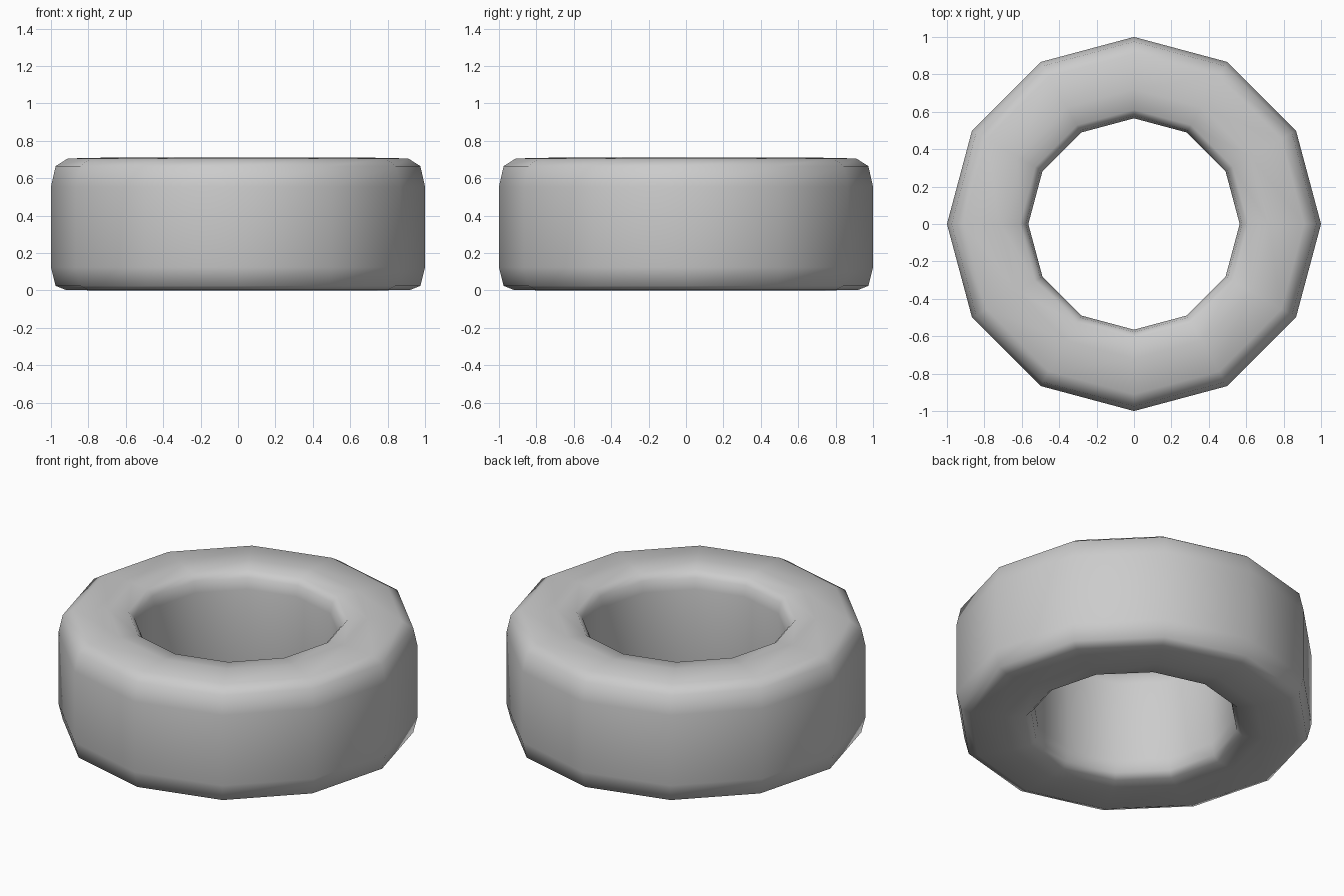
import bpy, bmesh
from math import cos, sin, pi

if "Cube" in bpy.data.objects:
    bpy.data.objects.remove(bpy.data.objects["Cube"])

SIDES = 12
# closed cross-section (radius, height), from the outer wall over the top to the bore
PROFILE = [
    (1.0, 0.125), (1.0, 0.555), (0.975, 0.665), (0.91, 0.706), (0.72, 0.71),
    (0.61, 0.70), (0.578, 0.665), (0.565, 0.60),
    (0.565, 0.11), (0.578, 0.04), (0.61, 0.008), (0.72, 0.0),
    (0.92, 0.003), (0.975, 0.025),
]

# tyre: the cross-section swept round the z axis in twelve steps
bm = bmesh.new()
rings = []
for i in range(SIDES):
    a = 2 * pi * i / SIDES
    rings.append([bm.verts.new((r * cos(a), r * sin(a), z)) for r, z in PROFILE])
n = len(PROFILE)
for i in range(SIDES):
    cur, nxt = rings[i], rings[(i + 1) % SIDES]
    for j in range(n):
        k = (j + 1) % n
        face = bm.faces.new((cur[j], nxt[j], nxt[k], cur[k]))
        face.smooth = True
bmesh.ops.recalc_face_normals(bm, faces=bm.faces)

mesh = bpy.data.meshes.new("tyre")
bm.to_mesh(mesh)
bm.free()
tyre = bpy.data.objects.new("tyre", mesh)
bpy.context.collection.objects.link(tyre)
